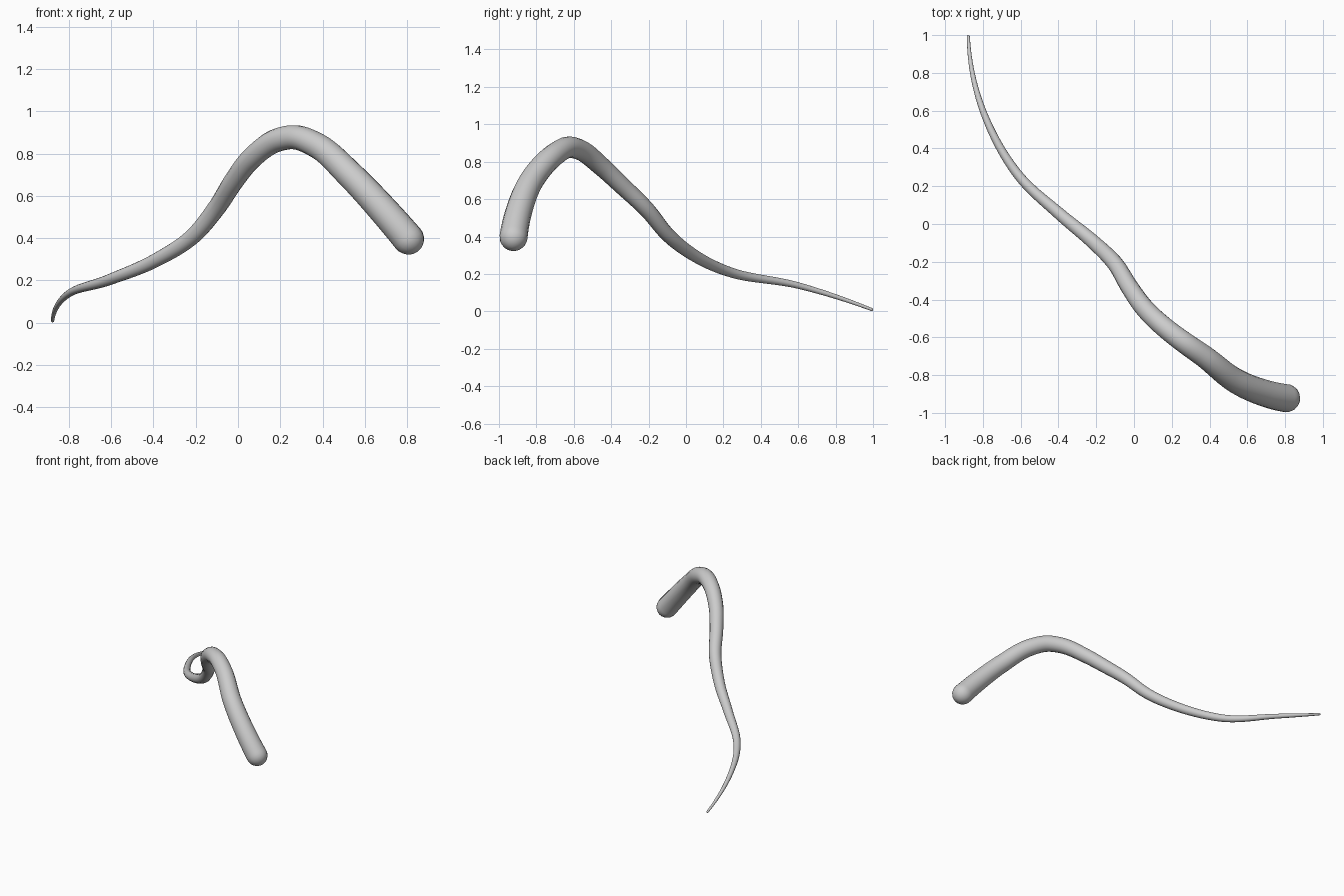
import bpy, math
from mathutils import Vector
from mathutils.geometry import interpolate_bezier

if "Cube" in bpy.data.objects:
    bpy.data.objects.remove(bpy.data.objects["Cube"])

# Centre line from thin tip to thick rounded end
PATH = [Vector(p) for p in [
    (-0.877, 0.992, 0.010), (-0.80, 0.60, 0.138), (-0.605, 0.25, 0.205),
    (-0.39, 0.05, 0.295), (-0.21, -0.10, 0.412), (-0.10, -0.21, 0.545),
    (-0.02, -0.34, 0.67), (0.06, -0.45, 0.773), (0.19, -0.57, 0.865),
    (0.27, -0.63, 0.877), (0.37, -0.70, 0.84), (0.53, -0.825, 0.70),
    (0.69, -0.895, 0.53), (0.805, -0.922, 0.397)]]
R_TIP, R_END = 0.008, 0.075


def smooth_path(pts, steps=12):
    """Smooth curve through every point, with chord-length tangents."""
    n = len(pts)
    d = [(pts[i + 1] - pts[i]).length for i in range(n - 1)]
    tan = [None] * n
    for i in range(1, n - 1):
        a, b = (pts[i] - pts[i - 1]) / d[i - 1], (pts[i + 1] - pts[i]) / d[i]
        tan[i] = (a * d[i] + b * d[i - 1]) / (d[i - 1] + d[i])
    tan[0] = 2 * (pts[1] - pts[0]) / d[0] - tan[1]
    tan[-1] = 2 * (pts[-1] - pts[-2]) / d[-1] - tan[-2]
    out = []
    for i in range(n - 1):
        seg = interpolate_bezier(pts[i], pts[i] + tan[i] * d[i] / 3,
                                 pts[i + 1] - tan[i + 1] * d[i] / 3, pts[i + 1], steps + 1)
        out += seg[:-1]
    return out + [pts[-1]]


line = smooth_path(PATH)
dist = [0.0]
for a, b in zip(line, line[1:]):
    dist.append(dist[-1] + (b - a).length)
rings = [(p, R_TIP + (R_END - R_TIP) * s / dist[-1]) for p, s in zip(line, dist)]


# Domed ends
def dome(end, direction, r):
    angles = [math.radians(a) for a in (15, 30, 45, 60, 72, 82, 89)]
    return [(end + direction * r * math.sin(a), r * math.cos(a)) for a in angles]


rings = (dome(line[0], (line[0] - line[1]).normalized(), R_TIP)[::-1] + rings
         + dome(line[-1], (line[-1] - line[-2]).normalized(), R_END))

# Tapered tube
curve = bpy.data.curves.new("tapered_tail", 'CURVE')
curve.dimensions = '3D'
curve.bevel_depth = 1.0
curve.bevel_resolution = 6
curve.use_fill_caps = True
spline = curve.splines.new('POLY')
spline.points.add(len(rings) - 1)
for pt, (p, r) in zip(spline.points, rings):
    pt.co = (*p, 1)
    pt.radius = r
tail = bpy.data.objects.new("tapered_tail", curve)
bpy.context.collection.objects.link(tail)
bpy.context.view_layer.objects.active = tail
tail.select_set(True)
bpy.ops.object.convert(target='MESH')
bpy.ops.object.shade_smooth()
